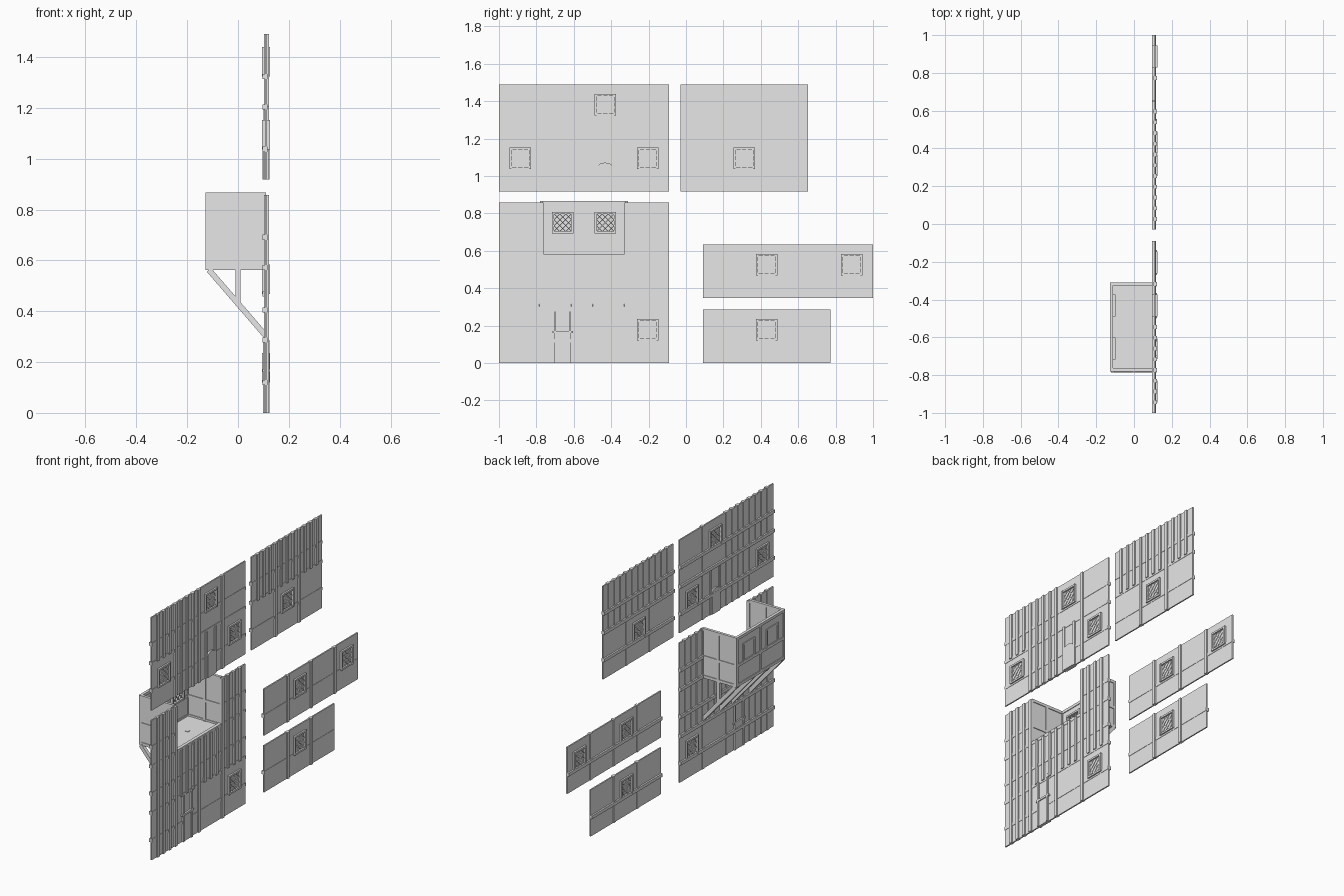
import bpy, bmesh, math
from mathutils import Matrix, Vector

cube = bpy.data.objects.get("Cube")
if cube:
    bpy.data.objects.remove(cube)

GREY = bpy.data.materials.new("plain_grey")
GREY.use_nodes = True
GREY.diffuse_color = (0.8, 0.8, 0.8, 1)
GREY.node_tree.nodes["Principled BSDF"].inputs["Base Color"].default_value = (0.8, 0.8, 0.8, 1)

CELL, STOREY, SILL = 0.2275, 0.286, 0.119   # bay width, storey height, sill height
WALL_X = 0.11
BEAM = 0.02


class Part:
    """Collects boxes and prisms into one named object."""
    def __init__(self, name):
        self.name, self.bm = name, bmesh.new()

    def block(self, centre, size, tilt=0.0, axis='X'):
        m = (Matrix.Translation(centre) @ Matrix.Rotation(tilt, 4, axis)
             @ Matrix.Diagonal((*size, 1)))
        bmesh.ops.create_cube(self.bm, size=1, matrix=m)

    def span(self, x, y, z):
        c = [(a + b) / 2 for a, b in (x, y, z)]
        self.block(c, [b - a for a, b in (x, y, z)])

    def prism(self, outline, x0, x1):
        face = self.bm.faces.new([self.bm.verts.new((x0, y, z)) for y, z in outline])
        out = bmesh.ops.extrude_face_region(self.bm, geom=[face])
        moved = [v for v in out["geom"] if isinstance(v, bmesh.types.BMVert)]
        bmesh.ops.translate(self.bm, vec=(x1 - x0, 0, 0), verts=moved)

    def finish(self):
        bmesh.ops.recalc_face_normals(self.bm, faces=self.bm.faces)
        me = bpy.data.meshes.new(self.name)
        self.bm.to_mesh(me)
        self.bm.free()
        me.materials.append(GREY)
        ob = bpy.data.objects.new(self.name, me)
        bpy.context.collection.objects.link(ob)


def window(name, x, y, z):
    p = Part(name)
    half, bar = 0.058, 0.011
    for s in (-1, 1):
        off = s * (half - bar / 2)
        p.block((x, y + off, z), (0.03, bar, 2 * half))
        p.block((x, y, z + off), (0.028, 2 * half, bar))
    # diamond leading
    inner = 2 * (half - bar)
    for k in (-2, -1, 0, 1, 2):
        c = k * inner / 3
        length = (inner - abs(c)) * math.sqrt(2)
        for s in (-1, 1):
            p.block((x, y - s * c / 2, z + c / 2), (0.014, length, 0.004), s * math.pi / 4)
    p.finish()


def wall(name, y0, z0, cells, storeys, dense, windows, gap=()):
    """Timbered wall; dense, windows and gap hold (bay, storey) pairs."""
    sheet, posts, rails = Part(name + "_sheet"), Part(name + "_posts"), Part(name + "_rails")
    vx = (WALL_X - 0.008, WALL_X + 0.012)
    hx = (WALL_X - 0.014, WALL_X + 0.006)

    def post(y, za):
        posts.span(vx, (y - BEAM / 2, y + BEAM / 2), (za, za + STOREY))

    for s in range(storeys):
        za = z0 + s * STOREY
        if s:
            rails.span(hx, (y0, y0 + cells * CELL), (za - BEAM / 2, za + BEAM / 2))
        for c in range(cells):
            ya = y0 + c * CELL
            if c and not ((c, s) in gap and (c - 1, s) in gap):
                post(ya, za)
            if (c, s) in gap:
                continue
            sheet.span((WALL_X - 0.004, WALL_X + 0.004), (ya, ya + CELL), (za, za + STOREY))
            rails.span(hx, (ya, ya + CELL), (za + SILL - BEAM / 2, za + SILL + BEAM / 2))
            if (c, s) in dense:
                for k in (1, 2, 3):
                    post(ya + k * CELL / 4, za)
            if (c, s) in windows:
                window(f"{name}_window_{c}_{s}", WALL_X, ya + CELL / 2, za + SILL + 0.058)
    for p in (sheet, posts, rails):
        p.finish()


# Five wall panels
UPPER = 0.918
wall("tall_wall", -1, 0, 4, 3,
     [(0, 0), (0, 1), (1, 1), (2, 1), (3, 1), (0, 2), (3, 2)], [(3, 0)], [(1, 2), (2, 2)])
wall("upper_wall", -1, UPPER, 4, 2,
     [(1, 0), (0, 1), (1, 1)], [(0, 0), (3, 0), (2, 1)])
wall("short_upper_wall", -0.03, UPPER, 3, 2, [(0, 1), (1, 1), (2, 1)], [(1, 0)])
wall("long_low_wall", 0.09, 0.348, 4, 1, [], [(1, 0), (3, 0)])
wall("short_low_wall", 0.09, 0, 3, 1, [], [(1, 0)])

# Ground door: leaf, two posts and a lintel
door = Part("ground_door")
door.span((0.101, 0.119), (-0.695, -0.625), (0, 0.16))
for y in (-0.70, -0.62):
    door.span((0.098, 0.124), (y - 0.006, y + 0.006), (0, STOREY))
door.span((0.097, 0.125), (-0.715, -0.605), (0.16, 0.172))
door.finish()

# Arched upper door
arch = Part("arched_door")
mid, half_w, spring = -0.432, 0.037, UPPER + 0.135
outline = [(mid - half_w, UPPER), (mid + half_w, UPPER)]
for i in range(9):
    a = math.pi * i / 8
    outline.append((mid + half_w * math.cos(a), spring + 0.018 * math.sin(a)))
arch.prism(outline, 0.097, 0.124)
for s in (-1, 1):
    y = mid + s * (half_w + 0.008)
    arch.span((0.101, 0.121), (y - 0.008, y + 0.008), (UPPER, UPPER + STOREY))
arch.finish()

# Projecting bay, open at the top and towards the wall
X0, Y0, Y1, Z0, Z1 = -0.119, -0.772, -0.3175, 0.562, 0.866
T = 0.004
bay = Part("bay_walls")
bay.span((X0 - T, X0 + T), (Y0, Y1), (Z0, Z1))
for y in (Y0, Y1):
    bay.span((X0, WALL_X), (y - T, y + T), (Z0, Z1))
bay.finish()
floor = Part("bay_floor")
floor.span((X0, WALL_X), (Y0, Y1), (Z0, Z0 + 0.006))
floor.finish()

timber = Part("bay_timbers")
R = 0.0085
for z in (Z0 + R, STOREY * 2 + SILL, Z1 - R):
    timber.span((X0 - R, X0 + R), (Y0 - R, Y1 + R), (z - R, z + R))
    for y in (Y0, Y1):
        timber.span((X0, WALL_X), (y - R, y + R), (z - R, z + R))
for y in (Y0, (Y0 + Y1) / 2, Y1):
    timber.span((X0 - R, X0 + R), (y - R, y + R), (Z0, Z1))
for y in (Y0, Y1):
    timber.span((-R, R), (y - R, y + R), (Z0, Z1))
timber.finish()
for i, y in enumerate((-0.659, -0.4315)):
    window(f"bay_window_{i}", X0 + 0.006, y, 0.75)

# Diagonal struts and hanging posts below the bay
struts = Part("bay_struts")
foot, head = Vector((0.112, 0, 0.30)), Vector((-0.114, 0, 0.562))
run = head - foot
tilt = math.atan2(-run.z, run.x)
for y in (-0.775, -0.605, -0.49, -0.32):
    centre = (foot + head) / 2 + Vector((0, y, 0))
    struts.block(centre, (run.length, 0.022, 0.022), tilt, 'Y')
    struts.span((-0.01, 0.01), (y - 0.01, y + 0.01), (0.43, 0.57))
struts.finish()
